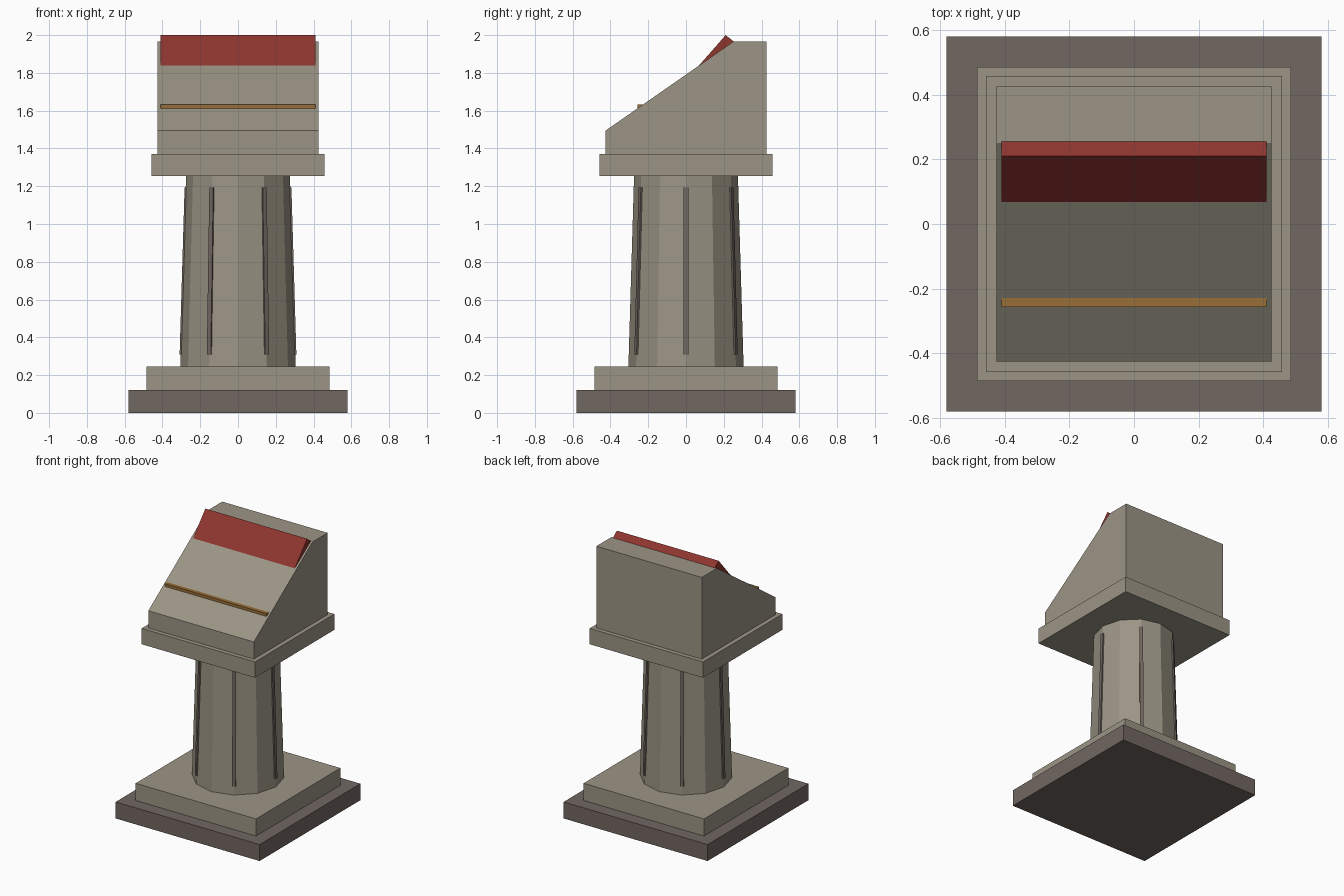
import bpy, bmesh, math
from mathutils import Matrix, Vector

if "Cube" in bpy.data.objects:
    bpy.data.objects.remove(bpy.data.objects["Cube"], do_unlink=True)


def material(name, rgb):
    mat = bpy.data.materials.new(name)
    mat.use_nodes = True
    mat.diffuse_color = (*rgb, 1)
    mat.node_tree.nodes["Principled BSDF"].inputs["Base Color"].default_value = (*rgb, 1)
    return mat


stone = material("warm stone", (0.33, 0.30, 0.235))
dark_stone = material("dark stone", (0.165, 0.135, 0.12))
red = material("red panel", (0.27, 0.035, 0.028))
gold = material("gold trim", (0.32, 0.155, 0.04))


def finish(name, bm, mat):
    bmesh.ops.recalc_face_normals(bm, faces=bm.faces)
    mesh = bpy.data.meshes.new(name)
    bm.to_mesh(mesh)
    bm.free()
    mesh.materials.append(mat)
    obj = bpy.data.objects.new(name, mesh)
    bpy.context.collection.objects.link(obj)
    return obj


def box(name, half_x, y0, y1, z0, z1, mat):
    bm = bmesh.new()
    bmesh.ops.create_cube(bm, size=1)
    bmesh.ops.scale(bm, vec=(2 * half_x, y1 - y0, z1 - z0), verts=bm.verts)
    bmesh.ops.translate(bm, vec=(0, (y0 + y1) / 2, (z0 + z1) / 2), verts=bm.verts)
    return finish(name, bm, mat)


def prism(name, half_x, profile, mat):
    """Extrude a (y, z) side profile across the width."""
    bm = bmesh.new()
    face = bm.faces.new([bm.verts.new((-half_x, y, z)) for y, z in profile])
    new = bmesh.ops.extrude_face_region(bm, geom=[face])["geom"]
    verts = [v for v in new if isinstance(v, bmesh.types.BMVert)]
    bmesh.ops.translate(bm, vec=(2 * half_x, 0, 0), verts=verts)
    return finish(name, bm, mat)


# Square plinth and slab under the console
box("base_plinth", 0.58, -0.58, 0.58, 0, 0.12, dark_stone)
box("base_step", 0.485, -0.485, 0.485, 0.12, 0.245, stone)
box("column_cap", 0.457, -0.457, 0.457, 1.255, 1.37, stone)

# Tapered faceted column
BOTTOM, TOP, R_BOTTOM, R_TOP = 0.245, 1.255, 0.305, 0.275
bm = bmesh.new()
bmesh.ops.create_cone(bm, cap_ends=True, segments=12, radius1=R_BOTTOM,
                      radius2=R_TOP, depth=TOP - BOTTOM)
bmesh.ops.translate(bm, vec=(0, 0, (TOP + BOTTOM) / 2), verts=bm.verts)
finish("column", bm, stone)

# Six dark strips leaning with the column
lean = math.atan((R_BOTTOM - R_TOP) / (TOP - BOTTOM))
for i in range(6):
    bm = bmesh.new()
    bmesh.ops.create_cube(bm, size=1)
    bmesh.ops.scale(bm, vec=(0.03, 0.024, 0.885), verts=bm.verts)
    place = (Matrix.Rotation(i * math.pi / 3, 4, "Z")
             @ Matrix.Translation(Vector((0.281, 0, 0.75)))
             @ Matrix.Rotation(-lean, 4, "Y"))
    bmesh.ops.transform(bm, matrix=place, verts=bm.verts)
    finish(f"column_strip_{i + 1}", bm, dark_stone)

# Sloped console
prism("console", 0.425, [(-0.425, 1.37), (0.425, 1.37), (0.425, 1.965),
                         (0.25, 1.965), (-0.425, 1.495)], stone)

# Raised red panel and gold bar on the slope
prism("red_panel", 0.41, [(0.06, 1.829), (0.21, 2.0), (0.257, 1.963),
                          (0.107, 1.792)], red)
box("gold_bar", 0.41, -0.257, -0.225, 1.59, 1.632, gold)
